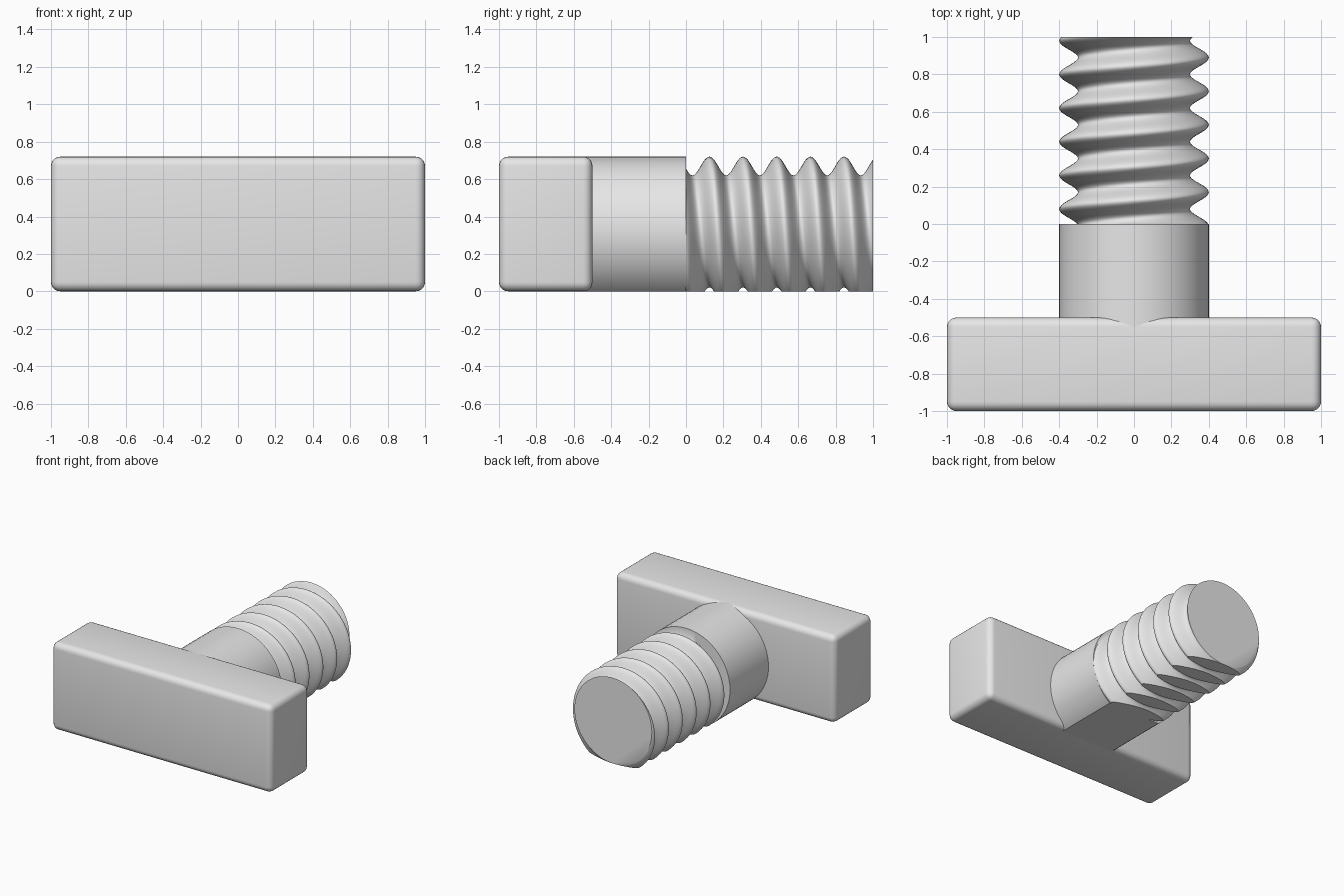
import bpy, bmesh, math

if "Cube" in bpy.data.objects:
    bpy.data.objects.remove(bpy.data.objects["Cube"], do_unlink=True)

RADIUS, DEPTH, PITCH = 0.4, 0.1, 0.18
AXIS_Z, HEIGHT = 0.32, 0.72
SIDES, RINGS = 64, 200

grey = bpy.data.materials.new("light grey")
grey.use_nodes = True
grey.diffuse_color = (0.8, 0.8, 0.8, 1)
grey.node_tree.nodes["Principled BSDF"].inputs["Base Color"].default_value = (0.8, 0.8, 0.8, 1)


def finish(bm, name):
    bmesh.ops.recalc_face_normals(bm, faces=bm.faces[:])
    mesh = bpy.data.meshes.new(name)
    bm.to_mesh(mesh)
    bm.free()
    mesh.materials.append(grey)
    obj = bpy.data.objects.new(name, mesh)
    bpy.context.collection.objects.link(obj)
    bpy.ops.object.select_all(action="DESELECT")
    obj.select_set(True)
    bpy.context.view_layer.objects.active = obj
    bpy.ops.object.shade_smooth_by_angle(angle=math.radians(35))
    return obj


def plain(y, angle):
    return RADIUS


def thread(y, angle):
    # helical wave: crests move along the axis with the angle
    crest = 0.17 - PITCH * angle / math.tau
    return RADIUS - DEPTH / 2 + DEPTH / 2 * math.cos(math.tau * (y - crest) / PITCH)


# Rectangular head with rounded edges
bm = bmesh.new()
bmesh.ops.create_cube(bm, size=1)
bmesh.ops.scale(bm, vec=(2, 0.5, HEIGHT), verts=bm.verts)
bmesh.ops.translate(bm, vec=(0, -0.75, HEIGHT / 2), verts=bm.verts)
bmesh.ops.bevel(bm, geom=bm.edges[:], offset=0.05, segments=5, profile=0.5, affect="EDGES")
finish(bm, "head")

# Plain shank followed by the threaded end
bm = bmesh.new()
stations = [(-0.55, plain), (0, plain)]
stations += [(i / RINGS, thread) for i in range(RINGS + 1)]
loops = []
for y, radius in stations:
    loop = []
    for k in range(SIDES):
        a = math.tau * k / SIDES
        r = radius(y, a)
        loop.append(bm.verts.new((r * math.cos(a), y, AXIS_Z + r * math.sin(a))))
    loops.append(loop)
for low, high in zip(loops, loops[1:]):
    for k in range(SIDES):
        n = (k + 1) % SIDES
        bm.faces.new((low[k], low[n], high[n], high[k]))
bm.faces.new(loops[0])
bm.faces.new(loops[-1])

# Flat underside, cut level with the bottom of the head
bmesh.ops.bisect_plane(bm, geom=bm.verts[:] + bm.edges[:] + bm.faces[:],
                       plane_co=(0, 0, 0), plane_no=(0, 0, -1), clear_outer=True)
bmesh.ops.holes_fill(bm, edges=[e for e in bm.edges if e.is_boundary], sides=0)
finish(bm, "threaded_shank")
